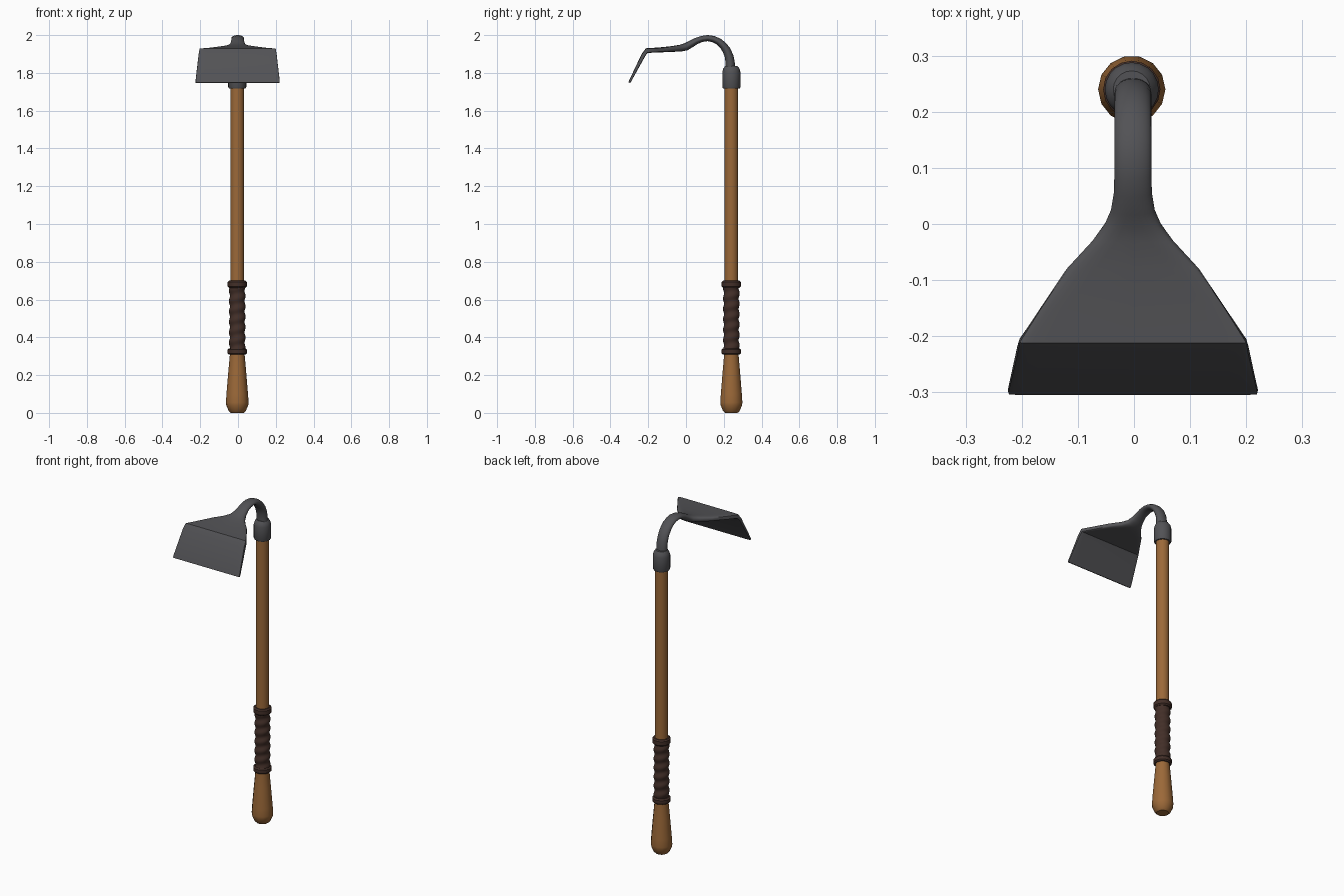
import bpy, bmesh, math

if "Cube" in bpy.data.objects:
    bpy.data.objects.remove(bpy.data.objects["Cube"])

CX, CY = -0.004, 0.24  # handle axis


def material(name, rgb):
    m = bpy.data.materials.new(name)
    m.diffuse_color = (*rgb, 1)
    m.use_nodes = True
    m.node_tree.nodes["Principled BSDF"].inputs["Base Color"].default_value = m.diffuse_color
    return m


wood = material("wood", (0.33, 0.14, 0.04))
metal = material("dark metal", (0.085, 0.085, 0.092))
leather = material("leather", (0.055, 0.028, 0.021))


def skin(name, rings, mat, angle=35):
    """Join closed rings of points into a capped tube."""
    bm = bmesh.new()
    loops = [[bm.verts.new(p) for p in ring] for ring in rings]
    n = len(loops[0])
    for a, b in zip(loops, loops[1:]):
        for i in range(n):
            j = (i + 1) % n
            bm.faces.new((a[i], a[j], b[j], b[i]))
    bm.faces.new(loops[0][::-1])
    bm.faces.new(loops[-1])
    bmesh.ops.recalc_face_normals(bm, faces=bm.faces[:])
    me = bpy.data.meshes.new(name)
    bm.to_mesh(me)
    bm.free()
    me.materials.append(mat)
    ob = bpy.data.objects.new(name, me)
    bpy.context.collection.objects.link(ob)
    bpy.ops.object.select_all(action='DESELECT')
    ob.select_set(True)
    bpy.context.view_layer.objects.active = ob
    bpy.ops.object.shade_smooth_by_angle(angle=math.radians(angle))
    return ob


def turned(name, profile, mat, sides=14, wave=None):
    """Lathe (radius, z) pairs round the handle axis."""
    rings = []
    for r, z in profile:
        ring = []
        for i in range(sides):
            t = 2 * math.pi * i / sides
            q = r + (wave(z, t) if wave else 0)
            ring.append((CX + q * math.cos(t), CY + q * math.sin(t), z))
        rings.append(ring)
    return skin(name, rings, mat)


# Wooden shaft with flared butt
turned("handle", [(0.034, 0), (0.045, 0.01), (0.058, 0.04), (0.06, 0.055),
                  (0.057, 0.10), (0.047, 0.22), (0.038, 0.32),
                  (0.037, 0.70), (0.037, 1.75)], wood)

# Leather wrap with a spiral ripple, and its end bands
turned("grip_wrap", [(0.0415, 0.315 + 0.37 * i / 56) for i in range(57)], leather, 20,
       lambda z, t: 0.003 * math.sin(2 * math.pi * z / 0.055 - t))
for name, z0, z1 in (("lower_grip_band", 0.308, 0.342), ("upper_grip_band", 0.662, 0.70)):
    turned(name, [(0.044, z0), (0.051, z0 + 0.007), (0.051, z1 - 0.007), (0.044, z1)], leather, 16)

# Metal socket
turned("socket", [(0.044, 1.717), (0.048, 1.725), (0.048, 1.805), (0.043, 1.822),
                  (0.033, 1.836)], metal, 20)

# Bent neck flowing into the blade: y, z, half width, half thickness, squareness
path = [(0.235, 1.81, 0.033, 0.026, 2), (0.234, 1.85, 0.033, 0.025, 2),
        (0.229, 1.885, 0.033, 0.023, 2), (0.216, 1.918, 0.033, 0.022, 2),
        (0.197, 1.945, 0.033, 0.020, 2), (0.173, 1.966, 0.033, 0.018, 2),
        (0.145, 1.979, 0.033, 0.017, 2), (0.115, 1.984, 0.033, 0.016, 2),
        (0.085, 1.980, 0.033, 0.016, 2), (0.055, 1.969, 0.034, 0.017, 2),
        (0.025, 1.952, 0.039, 0.019, 2.2), (0.0, 1.938, 0.050, 0.020, 2.6),
        (-0.03, 1.931, 0.072, 0.018, 3.2), (-0.08, 1.926, 0.118, 0.015, 5),
        (-0.15, 1.921, 0.165, 0.013, 8), (-0.208, 1.918, 0.203, 0.013, 12),
        (-0.225, 1.895, 0.207, 0.011, 12), (-0.296, 1.757, 0.223, 0.006, 12),
        (-0.300, 1.748, 0.222, 0.005, 12)]


def power(v, n):
    return math.copysign(abs(v) ** (2 / n), v) if abs(v) > 1e-6 else 0


rings = []
for k, (y, z, a, b, n) in enumerate(path):
    p, q = path[max(k - 1, 0)], path[min(k + 1, len(path) - 1)]
    dy, dz = q[0] - p[0], q[1] - p[1]
    length = math.hypot(dy, dz)
    ny, nz = -dz / length, dy / length
    ring = []
    for i in range(24):
        t = 2 * math.pi * i / 24
        u, v = a * power(math.cos(t), n), b * power(math.sin(t), n)
        ring.append((-0.002 + u, y + v * ny, z + v * nz))
    rings.append(ring)
skin("neck_and_blade", rings, metal, 40)
